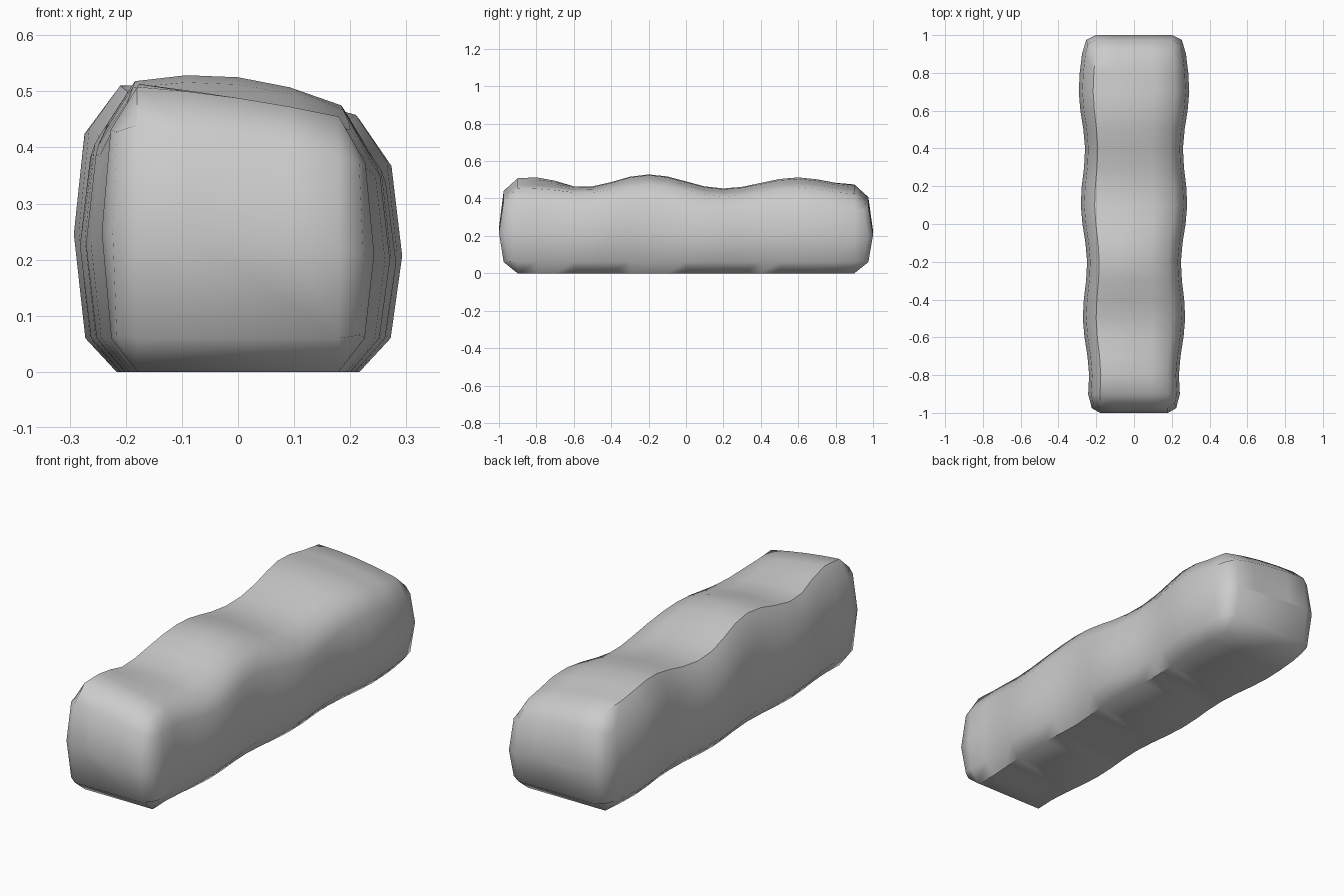
import bpy, bmesh, math

if "Cube" in bpy.data.objects:
    bpy.data.objects.remove(bpy.data.objects["Cube"])

# (y, height at left edge, centre, right edge) along the undulating top
TOP = [(-.9, .508, .488, .455), (-.8, .513, .487, .452), (-.55, .46, .457, .43),
       (-.2, .518, .525, .475), (.2, .448, .449, .41), (.6, .51, .505, .458),
       (.9, .475, .462, .425)]
T = (-1, -.5, 0, .5, 1)          # samples across the top


def heights(y):
    for a, b in zip(TOP, TOP[1:]):
        if y <= b[0] + 1e-6:
            t = (y - a[0]) / (b[0] - a[0])
            t = (1 - math.cos(math.pi * t)) / 2
            return [p + (q - p) * t for p, q in zip(a[1:], b[1:])]


def top_z(h, t):
    l, c, r = h
    return c + (r - l) / 2 * t + ((l + r) / 2 - c) * t * t


def half_width(y):
    return .266 + .018 * y + .014 * math.cos(2 * math.pi * (y - .1) / .6)


def section(y):
    """Full cross-section, anticlockwise from the bottom right corner."""
    w, h = half_width(y), heights(y)
    l, _, r = h
    right = [(.74 * w, 0), (.93 * w, .06), (w, r * .46), (.935 * w, r - .083)]
    top = [(.74 * w * t, top_z(h, t)) for t in reversed(T)]
    left = [(-.935 * w, l - .077), (-w, l * .49), (-.93 * w, .06), (-.74 * w, 0)]
    return [(x, y, z) for x, z in right + top + left]


def end_ring(s):
    """Rounded-in ring just beyond the last full section."""
    w, h = half_width(.9 * s), heights(.9 * s)
    l, _, r = h
    right = [(.74 * w, .975, .06), (.89 * w, .95, .065), (.92 * w, .975, r * .46), (.89 * w, .95, r - .085)]
    top = [(.74 * w * t, .975, top_z(h, t) - .068) for t in reversed(T)]
    left = [(-.89 * w, .95, l - .08), (-.92 * w, .975, l * .49), (-.89 * w, .95, .065), (-.74 * w, .975, .06)]
    return [(x, y * s, z) for x, y, z in right + top + left]


bm = bmesh.new()
profiles = [end_ring(-1)] + [section(i / 10) for i in range(-9, 10)] + [end_ring(1)]
rings = [[bm.verts.new(p) for p in prof] for prof in profiles]
n = len(rings[0])

# long body
for a, b in zip(rings, rings[1:]):
    for i in range(n):
        j = (i + 1) % n
        bm.faces.new((a[i], a[j], b[j], b[i]))

# bulging end caps
for s, ring in ((-1, rings[0]), (1, rings[-1])):
    w, (l, c, r) = half_width(.9 * s), heights(.9 * s)
    mid = [bm.verts.new((.74 * w * t, s, top_z((l, c, r), t) * .48)) for t in reversed(T)]
    R, L = mid[0], mid[-1]
    bm.faces.new((ring[0], ring[1], ring[2], R))
    bm.faces.new((R, ring[2], ring[3], ring[4]))
    bm.faces.new((ring[8], ring[9], ring[10], L))
    bm.faces.new((L, ring[10], ring[11], ring[12]))
    for k in range(4):
        bm.faces.new((mid[k], ring[4 + k], ring[5 + k], mid[k + 1]))
    bm.faces.new([ring[12], ring[0]] + mid)

bmesh.ops.recalc_face_normals(bm, faces=bm.faces)
for f in bm.faces:
    f.smooth = True
mesh = bpy.data.meshes.new("wavy_block")
bm.to_mesh(mesh)
bm.free()
block = bpy.data.objects.new("wavy_block", mesh)
bpy.context.collection.objects.link(block)

# soft sides, crisp flat base
bpy.context.view_layer.objects.active = block
block.select_set(True)
bpy.ops.object.shade_smooth_by_angle(angle=math.radians(50))
